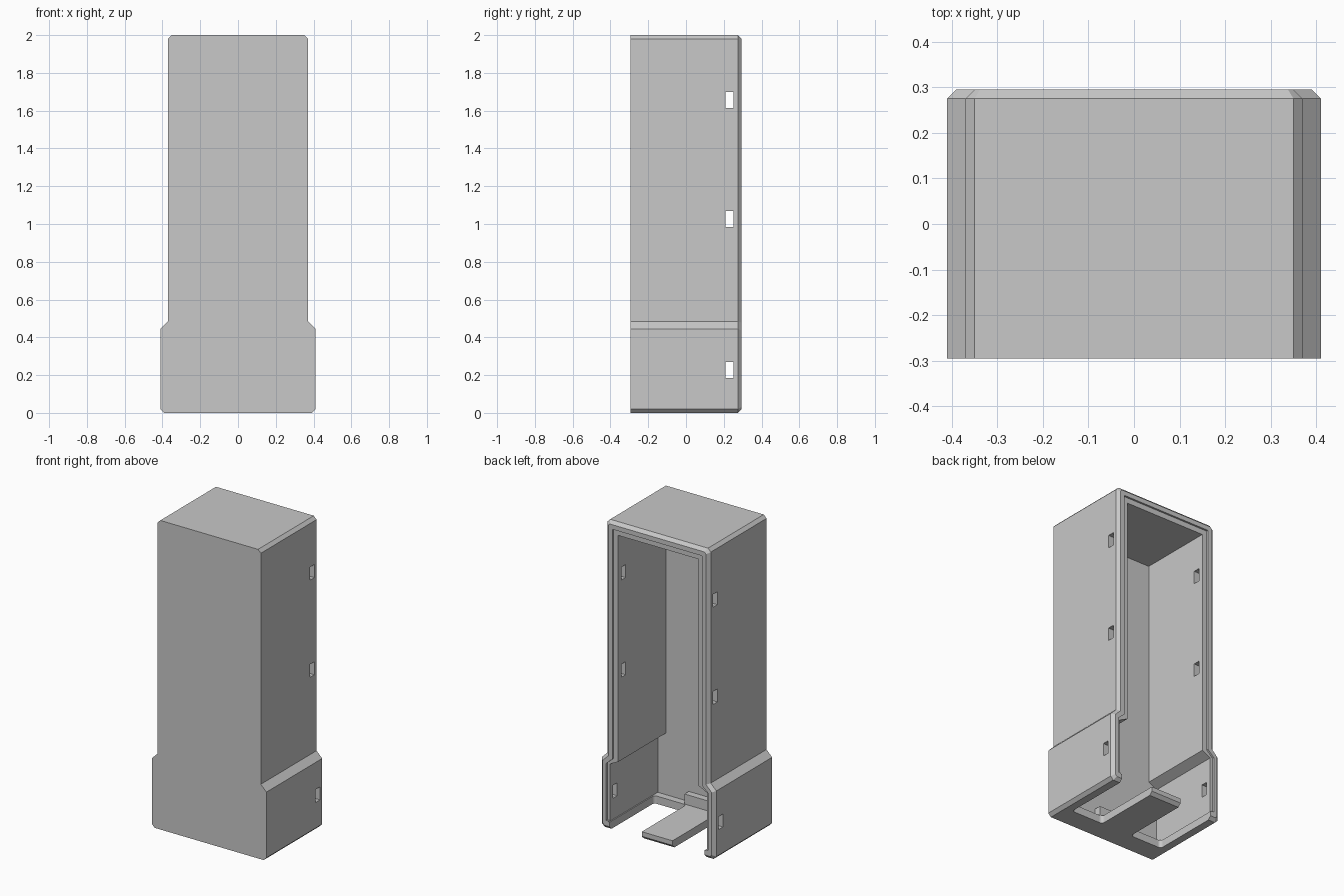
import bpy
import bmesh
from mathutils import Matrix

if "Cube" in bpy.data.objects:
    bpy.data.objects.remove(bpy.data.objects["Cube"], do_unlink=True)

# One plain grey plastic
plastic = bpy.data.materials.new("grey plastic")
plastic.use_nodes = True
grey = (0.58, 0.58, 0.58, 1)
plastic.diffuse_color = grey
plastic.node_tree.nodes["Principled BSDF"].inputs["Base Color"].default_value = grey


def finish(name, bm):
    bmesh.ops.recalc_face_normals(bm, faces=bm.faces)
    mesh = bpy.data.meshes.new(name)
    bm.to_mesh(mesh)
    bm.free()
    mesh.materials.append(plastic)
    ob = bpy.data.objects.new(name, mesh)
    bpy.context.collection.objects.link(ob)
    return ob


def outline(bottom, top, low, high, knee_low, knee_high, cut=0):
    """Stepped outline in x and z: wide foot, sloping knee, narrow upper part, cut corners."""
    half = [(low - cut, bottom), (low, bottom + cut), (low, knee_low),
            (high, knee_high), (high, top - cut), (high - cut, top)]
    half = list(dict.fromkeys(half))
    return half + [(-x, z) for x, z in reversed(half)]


def loft(name, sections):
    """Solid through (y, outline) sections."""
    bm = bmesh.new()
    rings = [[bm.verts.new((x, y, z)) for x, z in shape] for y, shape in sections]
    for a, b in zip(rings, rings[1:]):
        for i in range(len(a)):
            j = (i + 1) % len(a)
            bm.faces.new((a[i], a[j], b[j], b[i]))
    bm.faces.new(rings[0])
    bm.faces.new(rings[-1])
    return finish(name, bm)


def box(name, lo, hi, rounding=0):
    bm = bmesh.new()
    size = [b - a for a, b in zip(lo, hi)]
    mid = [(a + b) / 2 for a, b in zip(lo, hi)]
    bmesh.ops.create_cube(bm, size=1, matrix=Matrix.Translation(mid) @ Matrix.Diagonal((*size, 1)))
    if rounding:
        upright = [e for e in bm.edges if abs(e.verts[0].co.z - e.verts[1].co.z) > 0.01]
        bmesh.ops.bevel(bm, geom=upright, offset=rounding, segments=5, profile=0.5, affect='EDGES')
    return finish(name, bm)


def carve(target, cutter):
    mod = target.modifiers.new("cut", 'BOOLEAN')
    mod.operation = 'DIFFERENCE'
    mod.solver = 'EXACT'
    mod.object = cutter
    bpy.context.view_layer.objects.active = target
    bpy.ops.object.modifier_apply(modifier=mod.name)
    bpy.data.objects.remove(cutter, do_unlink=True)


# Case body with chamfered back rim
outer = outline(0, 2, 0.41, 0.37, 0.445, 0.485, 0.02)
rim = outline(0.02, 1.98, 0.39, 0.35, 0.437, 0.477, 0.012)
case = loft("case_body", [(-0.295, outer), (0.275, outer), (0.295, rim)])

# Open cavity, with a shallow step around the rim for a lid
cavity = outline(0.05, 1.915, 0.347, 0.287, 0.42, 0.45)
carve(case, loft("cavity_cutter", [(-0.207, cavity), (0.4, cavity)]))
step = outline(0.055, 1.95, 0.365, 0.32, 0.424, 0.464)
carve(case, loft("lid_step_cutter", [(0.283, step), (0.4, step)]))

# Gaps in the floor either side of the central tongue
for side in (-1, 1):
    xs = sorted((side * 0.11, side * 0.34))
    carve(case, box("floor_gap_cutter", (xs[0], -0.16, -0.1), (xs[1], 0.5, 0.1), 0.02))

# Snap slots through both side walls
for z in (0.228, 1.027, 1.656):
    carve(case, box("snap_slot_cutter", (-0.6, 0.208, z - 0.042), (0.6, 0.252, z + 0.042)))

# Raised stop on the floor at the root of the tongue
box("tongue_stop", (-0.125, -0.22, 0.03), (0.125, -0.163, 0.115))
